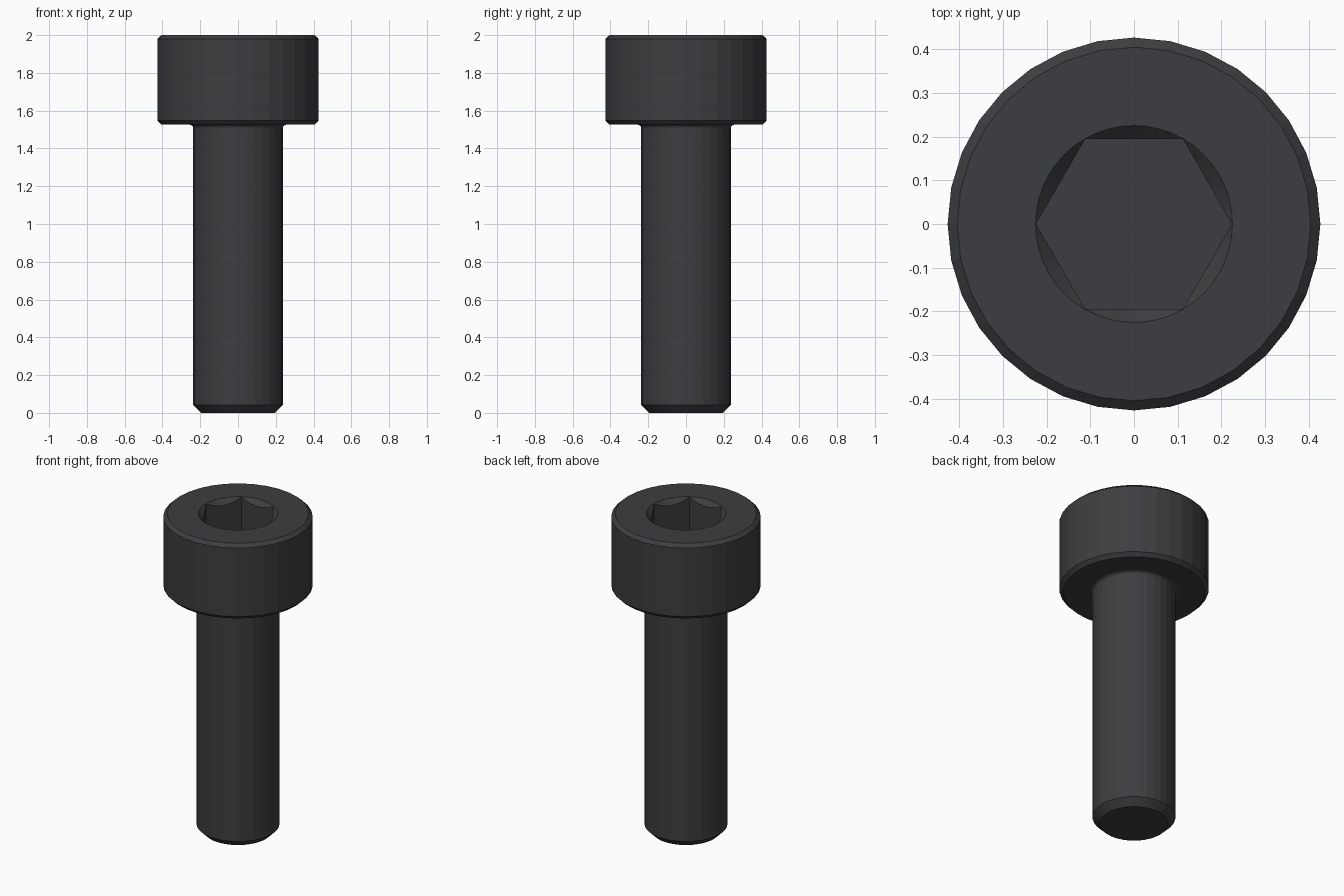
import bpy, bmesh, math

if "Cube" in bpy.data.objects:
    bpy.data.objects.remove(bpy.data.objects["Cube"])

SIDES = 32


def revolve(name, profile, sides):
    """Closed solid from (radius, z) rings listed bottom to top."""
    bm = bmesh.new()
    rings = []
    for r, z in profile:
        rings.append([bm.verts.new((r * math.cos(2 * math.pi * i / sides),
                                    r * math.sin(2 * math.pi * i / sides), z))
                      for i in range(sides)])
    for a, b in zip(rings, rings[1:]):
        for i in range(sides):
            j = (i + 1) % sides
            bm.faces.new((a[i], a[j], b[j], b[i]))
    bm.faces.new(rings[0][::-1])
    bm.faces.new(rings[-1])
    mesh = bpy.data.meshes.new(name)
    bm.to_mesh(mesh)
    bm.free()
    obj = bpy.data.objects.new(name, mesh)
    bpy.context.collection.objects.link(obj)
    return obj


def cut(target, cutter):
    mod = target.modifiers.new("cut", 'BOOLEAN')
    mod.operation = 'DIFFERENCE'
    mod.solver = 'EXACT'
    mod.object = cutter
    bpy.context.view_layer.objects.active = target
    bpy.ops.object.modifier_apply(modifier=mod.name)
    bpy.data.objects.remove(cutter)


# shank with chamfered tip, underhead fillet, and chamfered head
fillet = [(0.257 - 0.02 * math.cos(math.radians(a)),
           1.506 + 0.02 * math.sin(math.radians(a))) for a in (0, 30, 60, 90)]
profile = ([(0.195, 0.0), (0.237, 0.042)] + fillet +
           [(0.405, 1.526), (0.427, 1.548), (0.427, 1.98), (0.405, 2.0)])
screw = revolve("socket_screw", profile, SIDES)

# hexagonal socket
cut(screw, revolve("hex_cutter", [(0.2245, 1.76), (0.2245, 2.1)], 6))

# conical lead-in around the socket
cut(screw, revolve("lead_in_cutter", [(0.1755, 1.95), (0.2755, 2.05)], 48))

# dark steel finish
steel = bpy.data.materials.new("dark_steel")
steel.diffuse_color = (0.045, 0.048, 0.052, 1)
steel.use_nodes = True
steel.node_tree.nodes["Principled BSDF"].inputs["Base Color"].default_value = steel.diffuse_color
screw.data.materials.clear()
screw.data.materials.append(steel)
